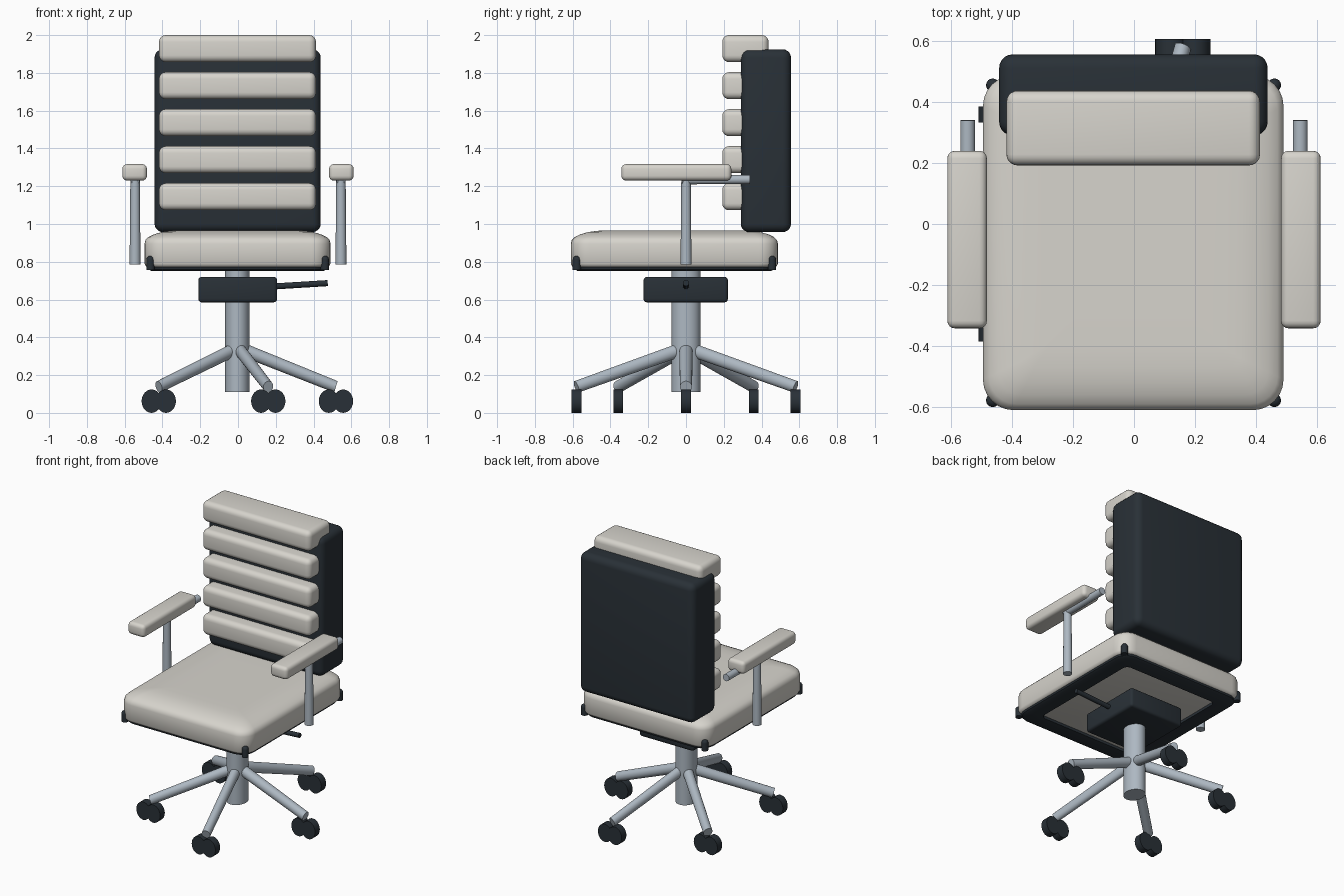
import bpy, bmesh, math
from mathutils import Vector, Matrix

if "Cube" in bpy.data.objects:
    bpy.data.objects.remove(bpy.data.objects["Cube"])


def material(name, rgb):
    m = bpy.data.materials.new(name)
    m.diffuse_color = (*rgb, 1)
    m.use_nodes = True
    m.node_tree.nodes["Principled BSDF"].inputs["Base Color"].default_value = m.diffuse_color
    return m


CREAM = material("cream_leather", (0.68, 0.66, 0.61))
DARK = material("dark_plastic", (0.022, 0.03, 0.038))
METAL = material("metal", (0.42, 0.48, 0.54))


def finish(name, bm, mat, angle=35):
    bmesh.ops.recalc_face_normals(bm, faces=bm.faces)
    me = bpy.data.meshes.new(name)
    bm.to_mesh(me)
    bm.free()
    me.materials.append(mat)
    ob = bpy.data.objects.new(name, me)
    bpy.context.collection.objects.link(ob)
    bpy.ops.object.select_all(action='DESELECT')
    ob.select_set(True)
    bpy.context.view_layer.objects.active = ob
    bpy.ops.object.shade_smooth_by_angle(angle=math.radians(angle))
    return ob


def box(name, lo, hi, bevel, mat, segments=4):
    lo, hi = Vector(lo), Vector(hi)
    bm = bmesh.new()
    bmesh.ops.create_cube(bm, size=1, matrix=Matrix.Translation((lo + hi) / 2)
                          @ Matrix.Diagonal((*(hi - lo), 1)))
    bmesh.ops.bevel(bm, geom=bm.edges[:], offset=bevel, segments=segments,
                    profile=0.5, affect='EDGES')
    return finish(name, bm, mat)


def add_tube(bm, a, b, r1, r2=None, sides=24, post=Matrix()):
    a, b = Vector(a), Vector(b)
    d = b - a
    mat = Matrix.Translation((a + b) / 2) @ d.to_track_quat('Z', 'Y').to_matrix().to_4x4()
    bmesh.ops.create_cone(bm, cap_ends=True, segments=sides, radius1=r1,
                          radius2=r1 if r2 is None else r2, depth=d.length, matrix=post @ mat)


def tube(name, a, b, r1, mat, r2=None, sides=24, post=Matrix()):
    bm = bmesh.new()
    add_tube(bm, a, b, r1, r2, sides, post)
    return finish(name, bm, mat)


X0, X1, Y0, Y1 = -0.495, 0.49, -0.61, 0.487   # seat outline


def rounded_ring(bm, z, inset, radius, n=7):
    ring = []
    r = max(radius - inset * 0.5, 0.01)
    corners = [(X1, Y1, 0), (X0, Y1, 90), (X0, Y0, 180), (X1, Y0, 270)]
    for cx, cy, start in corners:
        px = cx - math.copysign(inset + r, cx)
        py = cy - math.copysign(inset + r, cy)
        for i in range(n):
            t = math.radians(start + 90 * i / (n - 1))
            ring.append(bm.verts.new((px + r * math.cos(t), py + r * math.sin(t), z)))
    return ring


def loft(name, sections, radius, mat, closed=False):
    bm = bmesh.new()
    rings = [rounded_ring(bm, z, inset, radius) for z, inset in sections]
    pairs = list(zip(rings, rings[1:]))
    if closed:
        pairs.append((rings[-1], rings[0]))
    else:
        bm.faces.new(rings[0])
        bm.faces.new(rings[-1])
    for a, b in pairs:
        for i in range(len(a)):
            j = (i + 1) % len(a)
            bm.faces.new((a[i], a[j], b[j], b[i]))
    return finish(name, bm, mat, 40)


# Seat cushion: padded, with a soft crown
loft("seat_cushion", [(0.77, 0.02), (0.775, 0.008), (0.79, 0), (0.895, 0), (0.915, 0.005),
                      (0.93, 0.02), (0.945, 0.05), (0.957, 0.09), (0.964, 0.14),
                      (0.966, 0.2), (0.966, 0.3)], 0.1, CREAM)

# Dark frame under the seat, open in the middle, with corner caps
loft("seat_frame", [(0.752, 0.13), (0.752, 0.035), (0.76, 0.02), (0.785, 0.012),
                    (0.785, 0.13)], 0.1, DARK, closed=True)
bm = bmesh.new()
for x in (-0.463, 0.46):
    for y in (-0.578, 0.455):
        add_tube(bm, (x, y, 0.757), (x, y, 0.81), 0.022, sides=16)
        bmesh.ops.create_uvsphere(bm, u_segments=16, v_segments=8, radius=0.022,
                                  matrix=Matrix.Translation((x, y, 0.81)))
finish("seat_corner_caps", bm, DARK)

# Backrest shell and five padded slats
box("backrest_shell", (-0.442, 0.29, 0.957), (0.438, 0.556, 1.925), 0.045, DARK, 5)
for i in range(5):
    z = 1.073 + 0.196 * i
    box(f"backrest_pad_{i + 1}", (-0.418, 0.192, z), (0.413, 0.437, z + 0.143),
        0.036, CREAM, 5)

# Armrests: pad, upright and rear bar
for s, side in ((-1, "left"), (1, "right")):
    xa, xb = sorted((s * 0.482, s * 0.612))
    box(f"armrest_pad_{side}", (xa, -0.342, 1.23), (xb, 0.24, 1.317), 0.025, CREAM)
    x = s * 0.545
    tube(f"armrest_post_{side}", (x, 0, 0.785), (x, 0, 1.235), 0.029, METAL, 0.025)
    tube(f"armrest_bar_{side}", (x, -0.02, 1.234), (x, 0.34, 1.236), 0.024, METAL)

# Tilt mechanism and lever
box("tilt_mechanism", (-0.21, -0.225, 0.585), (0.207, 0.222, 0.72), 0.018, DARK, 3)
tube("height_lever", (0.15, 0, 0.667), (0.475, 0, 0.687), 0.016, DARK, sides=16)

# Column and five-star base, narrowed across the width
SQUASH = Matrix.Diagonal((0.85, 1, 1, 1))
tube("column", (-0.004, 0, 0.11), (-0.004, 0, 0.775), 0.076, METAL, sides=32, post=SQUASH)
for k in range(5):
    t = math.radians(72 * k)
    x, y = 0.61 * math.cos(t), 0.61 * math.sin(t)
    tube(f"base_leg_{k + 1}", (0, 0, 0.345), (x, y, 0.138), 0.036, METAL, 0.032, post=SQUASH)
    # Twin-wheel caster
    bm = bmesh.new()
    for dx in (-0.045, 0.045):
        add_tube(bm, (x + dx, y - 0.026, 0.062), (x + dx, y + 0.026, 0.062), 0.062,
                 sides=24, post=SQUASH)
    finish(f"caster_{k + 1}", bm, DARK)
